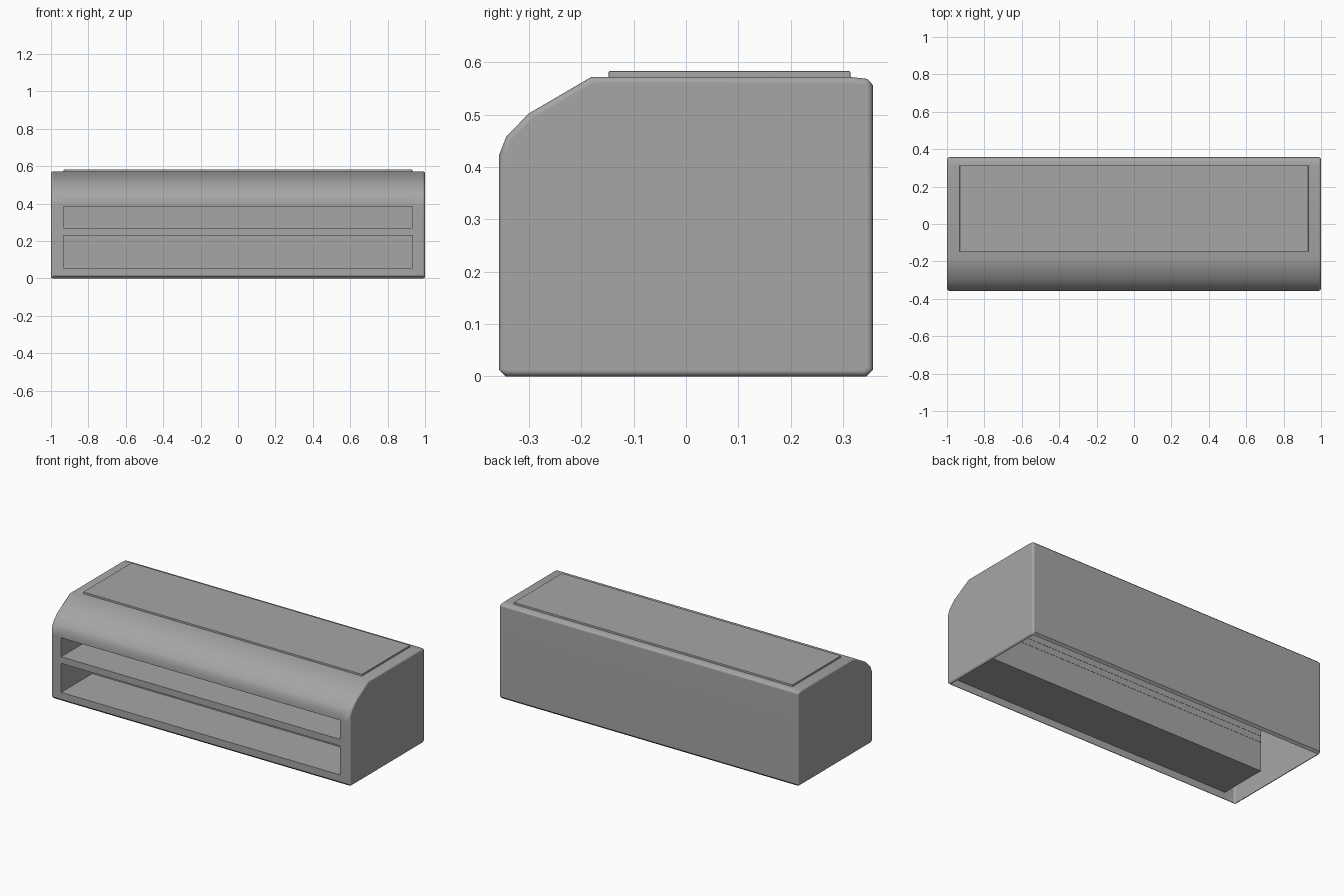
import bpy
import bmesh
from mathutils import Vector

cube = bpy.data.objects.get("Cube")
if cube:
    bpy.data.objects.remove(cube, do_unlink=True)

grey = bpy.data.materials.new("plain grey")
grey.use_nodes = True
colour = (0.38, 0.38, 0.38, 1)
grey.diffuse_color = colour
grey.node_tree.nodes["Principled BSDF"].inputs["Base Color"].default_value = colour

FRONT, POCKET_BACK, SIDE = -0.357, -0.06, 0.932
SLOTS = [(0.055, 0.23), (0.27, 0.385)]


def finish(bm, name, smooth=False):
    """Turn a bmesh into a grey object, optionally smooth shaded."""
    mesh = bpy.data.meshes.new(name)
    bm.to_mesh(mesh)
    bm.free()
    mesh.materials.append(grey)
    obj = bpy.data.objects.new(name, mesh)
    bpy.context.scene.collection.objects.link(obj)
    if smooth:
        bpy.ops.object.select_all(action='DESELECT')
        obj.select_set(True)
        bpy.context.view_layer.objects.active = obj
        bpy.ops.object.shade_smooth_by_angle(angle=0.75)
        mod = obj.modifiers.new("flat_panels", 'WEIGHTED_NORMAL')
        mod.keep_sharp = True
    return obj


def add_box(bm, lo, hi):
    """Add a box between two corners and return its faces."""
    verts = bmesh.ops.create_cube(bm, size=1)["verts"]
    lo, hi = Vector(lo), Vector(hi)
    for v in verts:
        v.co = (lo + hi) / 2 + v.co * (hi - lo)
    return list({f for v in verts for f in v.link_faces})


# Casing: side profile swept along x, open underneath
profile = [(FRONT, 0.013), (FRONT, 0.422), (-0.343, 0.458), (-0.30, 0.502),
           (-0.18, 0.572), (0.31, 0.572), (0.346, 0.568), (0.357, 0.556),
           (0.357, 0.013), (0.344, 0), (-0.344, 0)]
bm = bmesh.new()
end = bm.faces.new([bm.verts.new((-1, y, z)) for y, z in profile])
sweep = bmesh.ops.extrude_face_region(bm, geom=[end], use_keep_orig=True)
moved = [g for g in sweep["geom"] if isinstance(g, bmesh.types.BMVert)]
bmesh.ops.translate(bm, verts=moved, vec=(2, 0, 0))
bmesh.ops.recalc_face_normals(bm, faces=bm.faces[:])
rims = [e for e in bm.edges if abs(e.verts[0].co.x - e.verts[1].co.x) < 0.01]
bmesh.ops.bevel(bm, geom=rims, offset=0.012, offset_type='OFFSET', segments=3,
                profile=0.5, affect='EDGES', clamp_overlap=True)
bm.normal_update()
under = [f for f in bm.faces if f.normal.z < -0.99]
bmesh.ops.delete(bm, geom=under, context='FACES')


# Slot openings cut into the front panel
def front_faces():
    return [f for f in bm.faces
            if f.normal.y < -0.99 and abs(f.calc_center_median().y - FRONT) < 0.001]


cuts = [((x, 0, 0), (1, 0, 0)) for x in (-SIDE, SIDE)]
cuts += [((0, 0, z), (0, 0, 1)) for slot in SLOTS for z in slot]
for point, normal in cuts:
    faces = front_faces()
    edges = {e for f in faces for e in f.edges}
    verts = {v for f in faces for v in f.verts}
    bmesh.ops.bisect_plane(bm, geom=faces + list(edges) + list(verts),
                           plane_co=point, plane_no=normal)
    bm.normal_update()
holes = []
for f in front_faces():
    c = f.calc_center_median()
    if abs(c.x) < SIDE and any(a < c.z < b for a, b in SLOTS):
        holes.append(f)
bmesh.ops.delete(bm, geom=holes, context='FACES')
finish(bm, "casing", smooth=True)

# Recesses behind the slots, each an open-fronted box facing inwards
for name, (low, high) in zip(("lower_recess", "upper_recess"), SLOTS):
    bm = bmesh.new()
    faces = add_box(bm, (-SIDE, FRONT, low), (SIDE, POCKET_BACK, high))
    bmesh.ops.reverse_faces(bm, faces=faces)
    bm.normal_update()
    mouth = [f for f in bm.faces if f.calc_center_median().y < FRONT + 0.001]
    bmesh.ops.delete(bm, geom=mouth, context='FACES')
    finish(bm, name)

# Divider filling the gap between the two recesses
bm = bmesh.new()
add_box(bm, (-SIDE, FRONT + 0.002, SLOTS[0][1] + 0.001),
        (SIDE, POCKET_BACK, SLOTS[1][0] - 0.001))
finish(bm, "slot_divider")

# Raised lid panel on top
bm = bmesh.new()
add_box(bm, (-SIDE, -0.148, 0.568), (SIDE, 0.314, 0.583))
bmesh.ops.bevel(bm, geom=[e for e in bm.edges if max(v.co.z for v in e.verts) > 0.58],
                offset=0.003, segments=2, profile=0.5, affect='EDGES')
finish(bm, "lid_panel", smooth=True)
